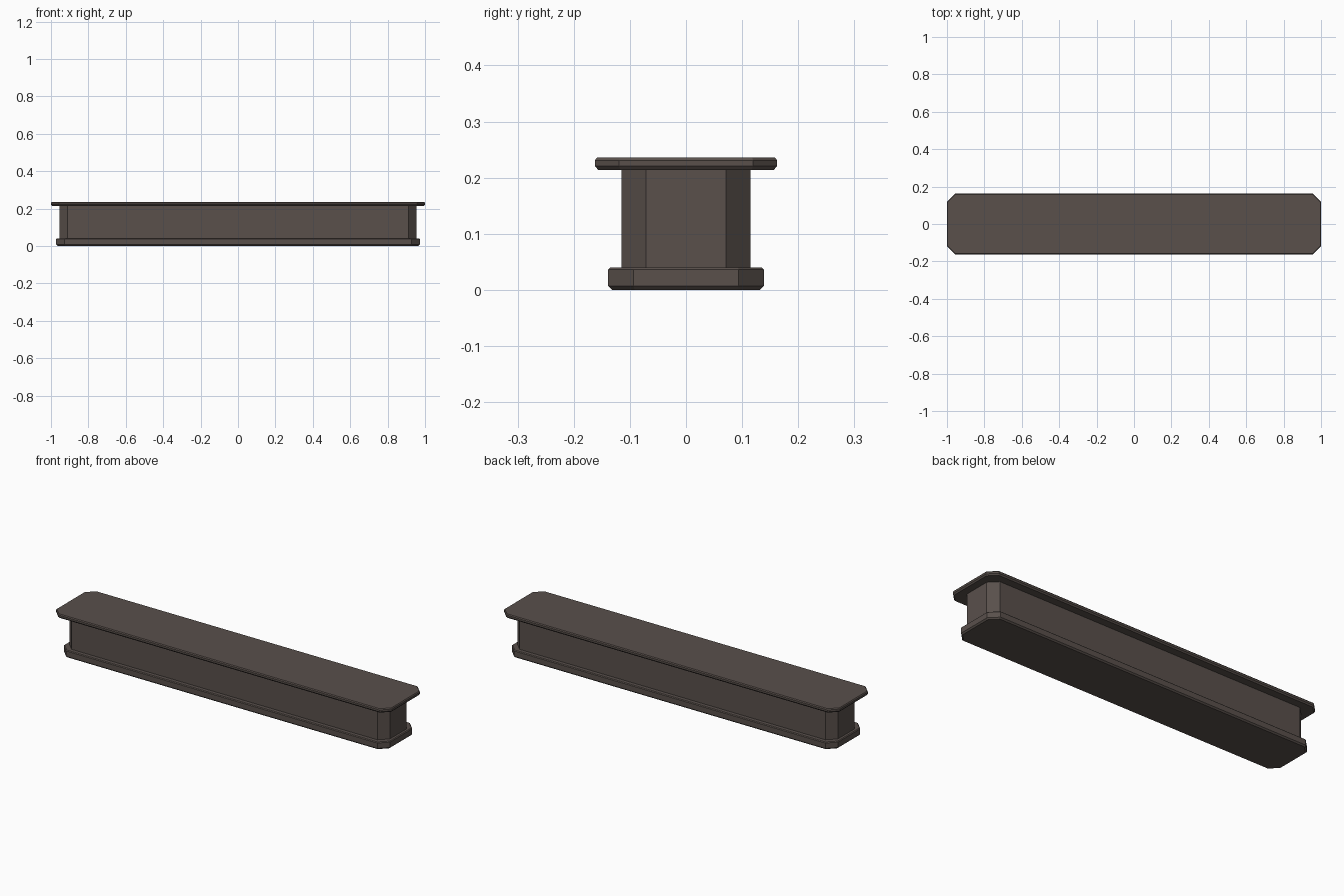
import bpy
import bmesh

if "Cube" in bpy.data.objects:
    bpy.data.objects.remove(bpy.data.objects["Cube"])

stone = bpy.data.materials.new("dark brown grey")
stone.diffuse_color = (0.100, 0.080, 0.071, 1)
stone.use_nodes = True
stone.node_tree.nodes["Principled BSDF"].inputs["Base Color"].default_value = stone.diffuse_color


def outline(hx, hy, cut, inset):
    """Rectangle with cut corners, shrunk evenly by inset."""
    c = cut - inset * 0.586
    x, y = hx - inset, hy - inset
    return [(x, -y + c), (x, y - c), (x - c, y), (-x + c, y),
            (-x, y - c), (-x, -y + c), (-x + c, -y), (x - c, -y)]


def slab(name, hx, hy, cut, levels):
    """Stack of cut-corner outlines; levels are (z, inset) pairs."""
    bm = bmesh.new()
    rings = [[bm.verts.new((x, y, z)) for x, y in outline(hx, hy, cut, inset)]
             for z, inset in levels]
    for low, high in zip(rings, rings[1:]):
        for i in range(8):
            j = (i + 1) % 8
            bm.faces.new((low[i], low[j], high[j], high[i]))
    bm.faces.new(rings[0][::-1])
    bm.faces.new(rings[-1])
    bmesh.ops.recalc_face_normals(bm, faces=bm.faces)
    mesh = bpy.data.meshes.new(name)
    bm.to_mesh(mesh)
    bm.free()
    mesh.materials.append(stone)
    bpy.context.collection.objects.link(bpy.data.objects.new(name, mesh))


# Base plinth with bevelled edges
slab("base_plinth", 0.972, 0.139, 0.045,
     [(0, 0.007), (0.007, 0), (0.036, 0), (0.040, 0.004)])
# Upright wall body
slab("wall_body", 0.955, 0.115, 0.044, [(0.038, 0), (0.216, 0)])
# Overhanging top slab with bevelled edges
slab("top_slab", 1.0, 0.1625, 0.043,
     [(0.214, 0.006), (0.221, 0), (0.231, 0), (0.236, 0.004)])
